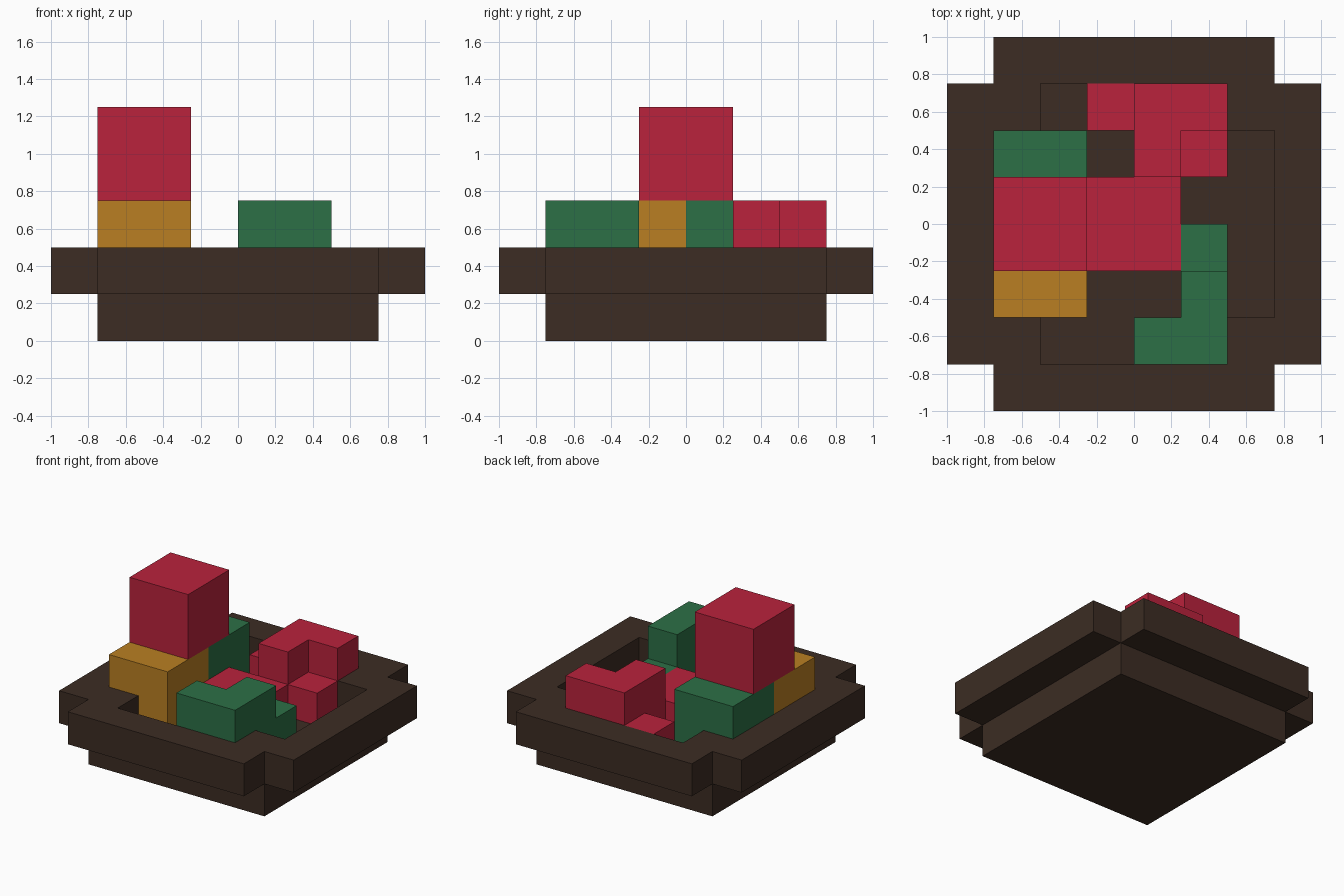
import bpy, bmesh
from mathutils import Vector

if "Cube" in bpy.data.objects:
    bpy.data.objects.remove(bpy.data.objects["Cube"])

U = 0.25  # block size


def material(name, rgb):
    m = bpy.data.materials.new(name)
    lin = [((c / 255 + 0.055) / 1.055) ** 2.4 for c in rgb]
    m.diffuse_color = (*lin, 1)
    m.use_nodes = True
    m.node_tree.nodes["Principled BSDF"].inputs["Base Color"].default_value = m.diffuse_color
    return m


brown = material("dark brown", (60, 44, 35))
red = material("red", (186, 34, 60))
green = material("green", (44, 112, 70))
amber = material("amber", (186, 127, 34))


def box(x0, x1, y0, y1, z0, z1):
    """Set of unit cells filling a range, in block units."""
    return {(x, y, z) for x in range(x0, x1) for y in range(y0, y1) for z in range(z0, z1)}


# tray: square foot, plus-shaped rim with a smaller plus-shaped hollow
rim = box(-4, 4, -3, 3, 1, 2) | box(-3, 3, -4, 4, 1, 2)
hollow = box(-2, 2, -3, 3, 1, 2) | box(-3, 3, -2, 2, 1, 2)

parts = {
    "tray": (brown, box(-3, 3, -3, 3, 0, 1) | (rim - hollow)),
    "amber_chunk": (amber, box(-3, -1, -2, 0, 1, 3)),
    "left_green_chunk": (green, box(-3, -1, 0, 2, 1, 3)),
    "top_red_cube": (red, box(-3, -1, -1, 1, 3, 5)),
    "middle_red_slab": (red, box(-1, 1, -1, 1, 1, 2)),
    # stepped pieces: lower layer plus a three-cell corner on top
    "back_red_chunk": (red, box(0, 2, 1, 3, 1, 2) | box(-1, 0, 2, 3, 1, 2)
                       | box(0, 1, 1, 3, 2, 3) | box(1, 2, 2, 3, 2, 3)),
    "front_green_chunk": (green, box(1, 2, -3, 0, 1, 2) | box(0, 1, -3, -2, 1, 2)
                          | box(1, 2, -3, -1, 2, 3) | box(0, 1, -3, -2, 2, 3)),
}
solid = set().union(*(cells for _, cells in parts.values()))


def build(name, mat, cells):
    """Mesh only the exposed cell sides, then merge flat areas."""
    bm = bmesh.new()
    for c in sorted(cells):
        for axis in range(3):
            for s in (0, 1):
                n = list(c)
                n[axis] += 2 * s - 1
                if tuple(n) in solid:
                    continue
                u, v = (axis + 1) % 3, (axis + 2) % 3
                ring = []
                for a, b in ((0, 0), (1, 0), (1, 1), (0, 1)):
                    p = Vector(c)
                    p[axis] += s
                    p[u] += a
                    p[v] += b
                    ring.append(bm.verts.new(p * U))
                bm.faces.new(ring if s else ring[::-1])
    bmesh.ops.remove_doubles(bm, verts=bm.verts, dist=1e-4)
    bmesh.ops.dissolve_limit(bm, angle_limit=0.01, verts=bm.verts, edges=bm.edges)
    me = bpy.data.meshes.new(name)
    bm.to_mesh(me)
    bm.free()
    me.materials.append(mat)
    bpy.context.collection.objects.link(bpy.data.objects.new(name, me))


for name, (mat, cells) in parts.items():
    build(name, mat, cells)
